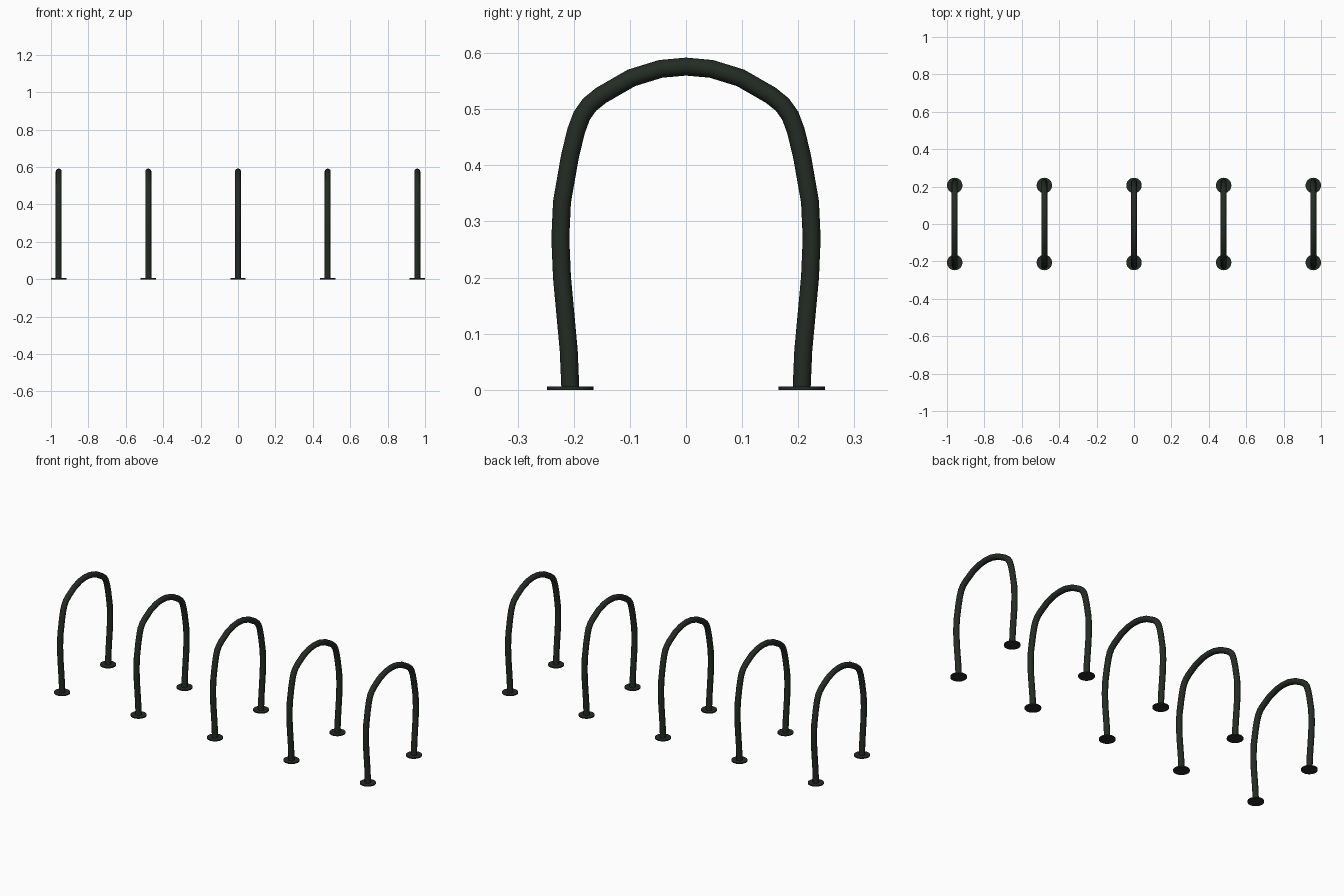
import bpy
import bmesh
from math import cos, sin, pi
from mathutils import Vector

cube = bpy.data.objects.get("Cube")
if cube:
    bpy.data.objects.remove(cube)

# Dark green painted metal
paint = bpy.data.materials.new("dark_green_paint")
paint.use_nodes = True
colour = (0.017, 0.025, 0.017, 1)
paint.diffuse_color = colour
paint.node_tree.nodes["Principled BSDF"].inputs["Base Color"].default_value = colour

SPACING = 0.4793
FOOT_Y = 0.206
TUBE_RADIUS = 0.016
SIDES = 12

# Centre line of half a hoop (y, z), from the ground to the crown
HALF = [(FOOT_Y, 0), (0.209, 0.07), (0.221, 0.2), (0.224, 0.27), (0.221, 0.335),
        (0.207, 0.415), (0.196, 0.461), (0.186, 0.488), (0.172, 0.508),
        (0.151, 0.525), (0.097, 0.556), (0.045, 0.572), (0, 0.576)]
PATH = [Vector((0, y, z)) for y, z in HALF]
PATH += [Vector((0, -y, z)) for y, z in reversed(HALF[:-1])]


def finish(name, bm, x):
    bmesh.ops.recalc_face_normals(bm, faces=bm.faces)
    mesh = bpy.data.meshes.new(name)
    bm.to_mesh(mesh)
    bm.free()
    mesh.materials.append(paint)
    obj = bpy.data.objects.new(name, mesh)
    obj.location.x = x
    bpy.context.collection.objects.link(obj)
    bpy.ops.object.select_all(action='DESELECT')
    obj.select_set(True)
    bpy.context.view_layer.objects.active = obj
    bpy.ops.object.shade_smooth_by_angle(angle=pi / 5)


# Bent tube: a ring swept along the centre line
def hoop(name, x):
    bm = bmesh.new()
    rings = []
    last = len(PATH) - 1
    for i, point in enumerate(PATH):
        along = (PATH[min(i + 1, last)] - PATH[max(i - 1, 0)]).normalized()
        if i in (0, last):
            along = Vector((0, 0, 1 if i == 0 else -1))
        side = Vector((1, 0, 0))
        out = along.cross(side)
        angles = [2 * pi * k / SIDES for k in range(SIDES)]
        rings.append([bm.verts.new(point + TUBE_RADIUS * (cos(a) * side + sin(a) * out))
                      for a in angles])
    for a, b in zip(rings, rings[1:]):
        for k in range(SIDES):
            n = (k + 1) % SIDES
            bm.faces.new((a[k], a[n], b[n], b[k]))
    bm.faces.new(rings[0])
    bm.faces.new(rings[-1])
    finish(name, bm, x)


# Thin round plate under each end of a hoop
def base_plate(name, x, y):
    bm = bmesh.new()
    bmesh.ops.create_cone(bm, cap_ends=True, segments=24, radius1=0.0414,
                          radius2=0.0414, depth=0.006)
    bmesh.ops.translate(bm, verts=bm.verts, vec=(0, y, 0.003))
    finish(name, bm, x)


# Row of five hoops
for i in range(5):
    x = (i - 2) * SPACING
    hoop(f"hoop_{i + 1}", x)
    base_plate(f"front_base_plate_{i + 1}", x, -FOOT_Y)
    base_plate(f"back_base_plate_{i + 1}", x, FOOT_Y)
